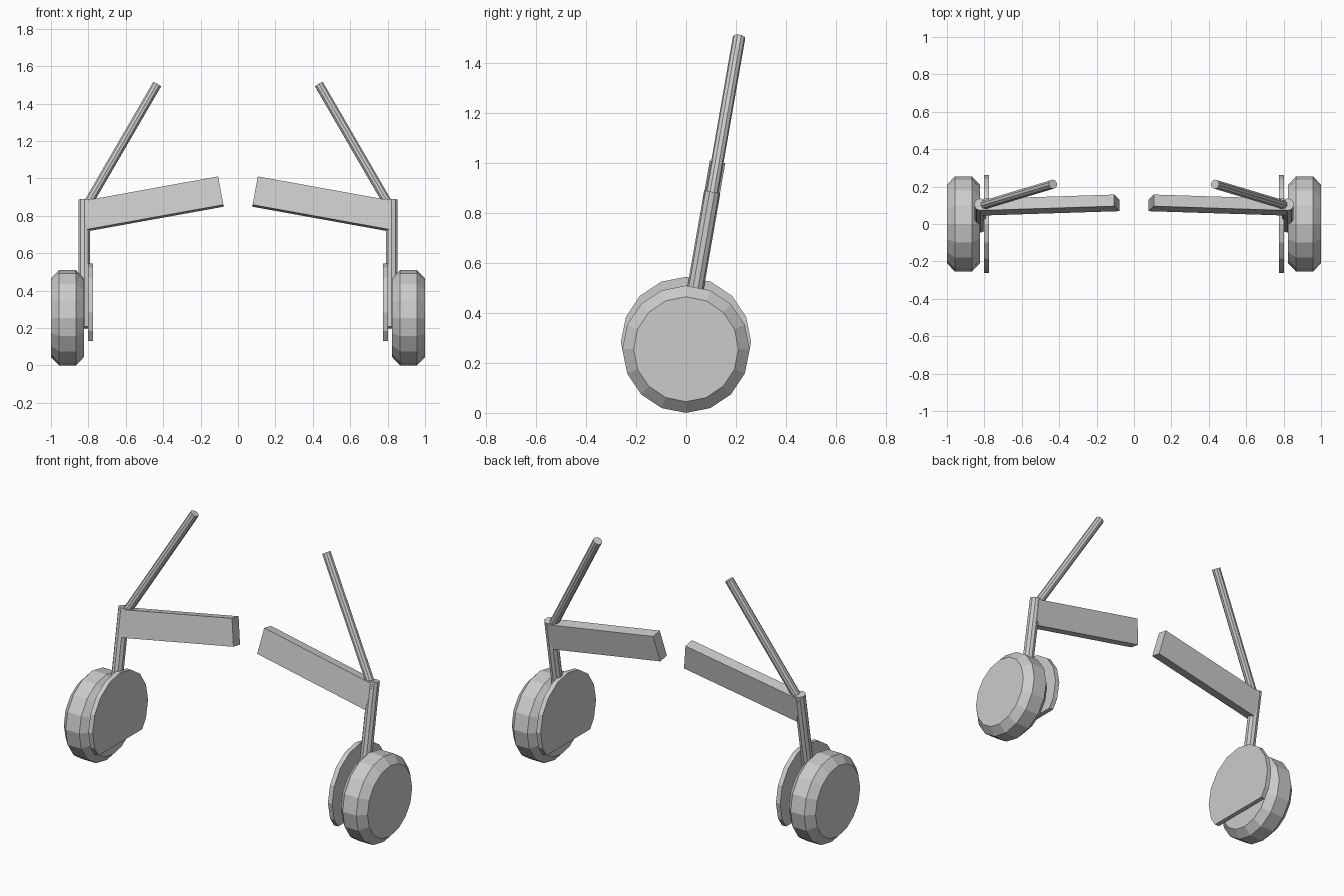
import bpy, bmesh
from math import radians, cos, sin, tau
from mathutils import Matrix, Vector

if "Cube" in bpy.data.objects:
    bpy.data.objects.remove(bpy.data.objects["Cube"])


def finish(bm, name):
    """Store the right-hand part and mirror it across x = 0."""
    bmesh.ops.recalc_face_normals(bm, faces=bm.faces)
    me = bpy.data.meshes.new(name)
    bm.to_mesh(me)
    bm.free()
    ob = bpy.data.objects.new(name, me)
    bpy.context.collection.objects.link(ob)
    mod = ob.modifiers.new("Mirror", 'MIRROR')
    mod.use_mirror_merge = False
    return ob


def lathe_x(profile, zc, sides=16):
    """Closed solid turned about an x-parallel axis, from (x, radius) pairs."""
    bm = bmesh.new()
    rings = [[bm.verts.new((x, r * sin(tau * i / sides), zc + r * cos(tau * i / sides)))
              for i in range(sides)] for x, r in profile]
    for a, b in zip(rings, rings[1:]):
        for i in range(sides):
            j = (i + 1) % sides
            bm.faces.new((a[i], a[j], b[j], b[i]))
    bm.faces.new(rings[0])
    bm.faces.new(rings[-1])
    return bm


def lean(x, z):
    """Point in the backward-leaning plane shared by the leg parts."""
    return Vector((x, 0.105 + 0.174 * (z - 0.885), z))


def rod(name, a, b, r, sides=10):
    d = b - a
    m = Matrix.Translation((a + b) / 2) @ d.to_track_quat('Z', 'Y').to_matrix().to_4x4()
    bm = bmesh.new()
    bmesh.ops.create_cone(bm, cap_ends=True, segments=sides, radius1=r, radius2=r,
                          depth=d.length, matrix=m)
    return finish(bm, name)


# Wheels with bevelled tyre edges
finish(lathe_x([(0.824, 0.21), (0.867, 0.255), (0.957, 0.255), (1.0, 0.21)], 0.255), "wheel")

# Thin round wheel covers, cut flat at the bottom
bm = lathe_x([(0.775, 0.261), (0.803, 0.261)], 0.284)
bmesh.ops.bisect_plane(bm, geom=bm.verts[:] + bm.edges[:] + bm.faces[:],
                       plane_co=(0, 0, 0.13), plane_no=(0, 0, -1), clear_outer=True)
bmesh.ops.holes_fill(bm, edges=[e for e in bm.edges if e.is_boundary])
finish(bm, "wheel_cover")

# Main leg struts and diagonal braces
rod("leg_strut", lean(0.822, 0.203), lean(0.822, 0.885), 0.033)
rod("diagonal_brace", lean(0.81, 0.853), lean(0.433, 1.503), 0.025)

# Sloping inner plates
bm = bmesh.new()
m = (Matrix.Translation(lean(0.456, 0.864)) @ Matrix.Rotation(radians(-10), 4, 'X')
     @ Matrix.Rotation(radians(10.4), 4, 'Y') @ Matrix.Diagonal((0.74, 0.063, 0.156, 1)))
bmesh.ops.create_cube(bm, size=1, matrix=m)
finish(bm, "inner_plate")
